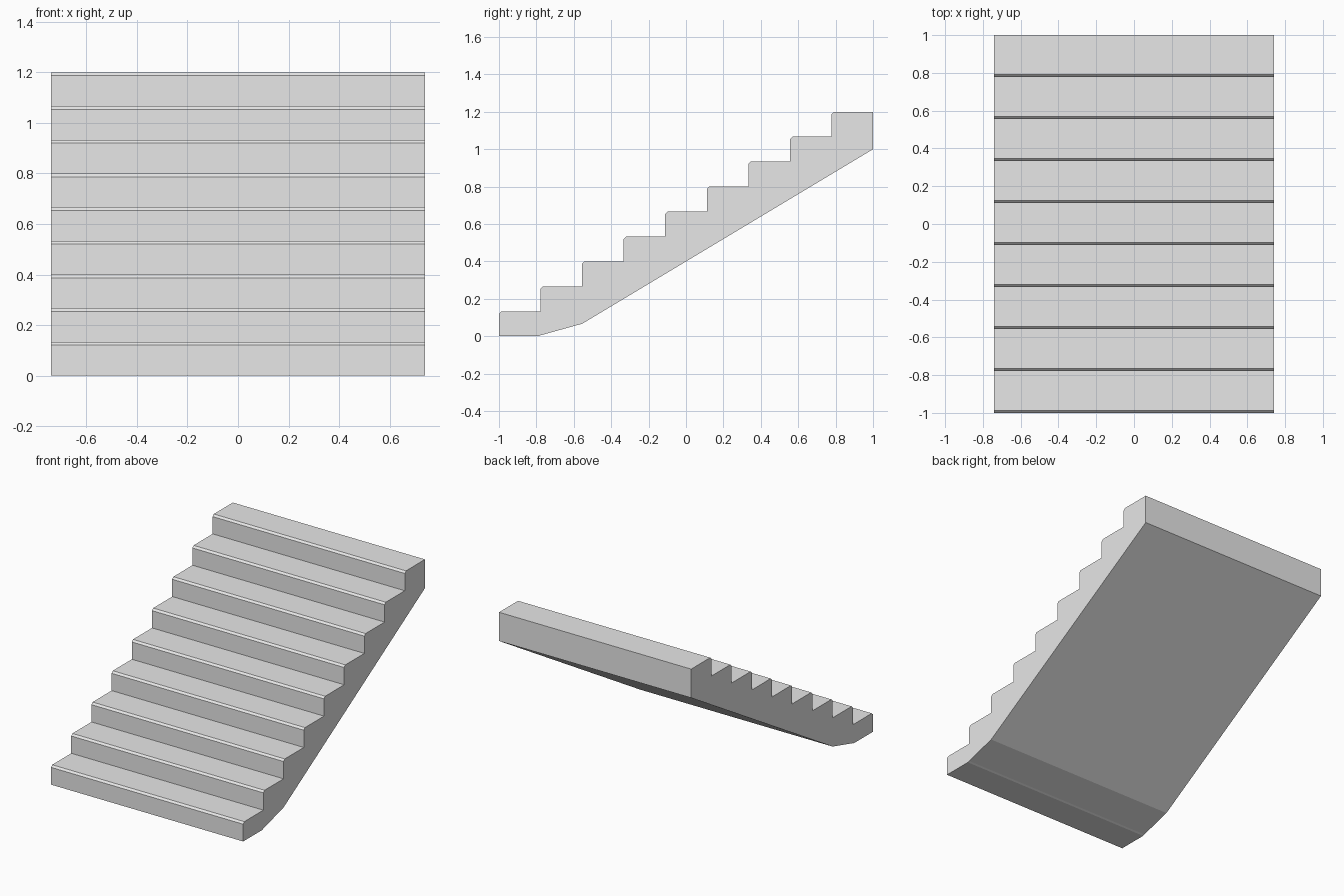
import bpy
import bmesh

cube = bpy.data.objects.get("Cube")
if cube:
    bpy.data.objects.remove(cube, do_unlink=True)

STEPS = 9
HALF_WIDTH = 0.74
RUN = 2 / STEPS
RISE = 1.2 / STEPS
NOSE = 0.013  # chamfer on each step edge

# Plain grey concrete
concrete = bpy.data.materials.new("light_grey_concrete")
concrete.use_nodes = True
grey = (0.8, 0.8, 0.8, 1)
concrete.diffuse_color = grey
concrete.node_tree.nodes["Principled BSDF"].inputs["Base Color"].default_value = grey

# Side profile: sloping soffit, then the steps from bottom to top
profile = [(1, 1), (-1 + 2 * RUN, RISE / 2), (-1 + RUN, 0.005), (-0.79, 0), (-1, 0)]
for i in range(STEPS):
    y, z = -1 + i * RUN, (i + 1) * RISE
    if i:
        profile.append((y, z - RISE))
    profile += [(y, z - NOSE), (y + NOSE, z)]
profile.append((1, STEPS * RISE))

# Extrude the profile across the width of the flight
bm = bmesh.new()
side = bm.faces.new([bm.verts.new((-HALF_WIDTH, y, z)) for y, z in profile])
result = bmesh.ops.extrude_face_region(bm, geom=[side])
moved = [g for g in result["geom"] if isinstance(g, bmesh.types.BMVert)]
bmesh.ops.translate(bm, verts=moved, vec=(2 * HALF_WIDTH, 0, 0))
bmesh.ops.recalc_face_normals(bm, faces=bm.faces)

mesh = bpy.data.meshes.new("stair_flight")
bm.to_mesh(mesh)
bm.free()
mesh.materials.append(concrete)
stairs = bpy.data.objects.new("stair_flight", mesh)
bpy.context.scene.collection.objects.link(stairs)
